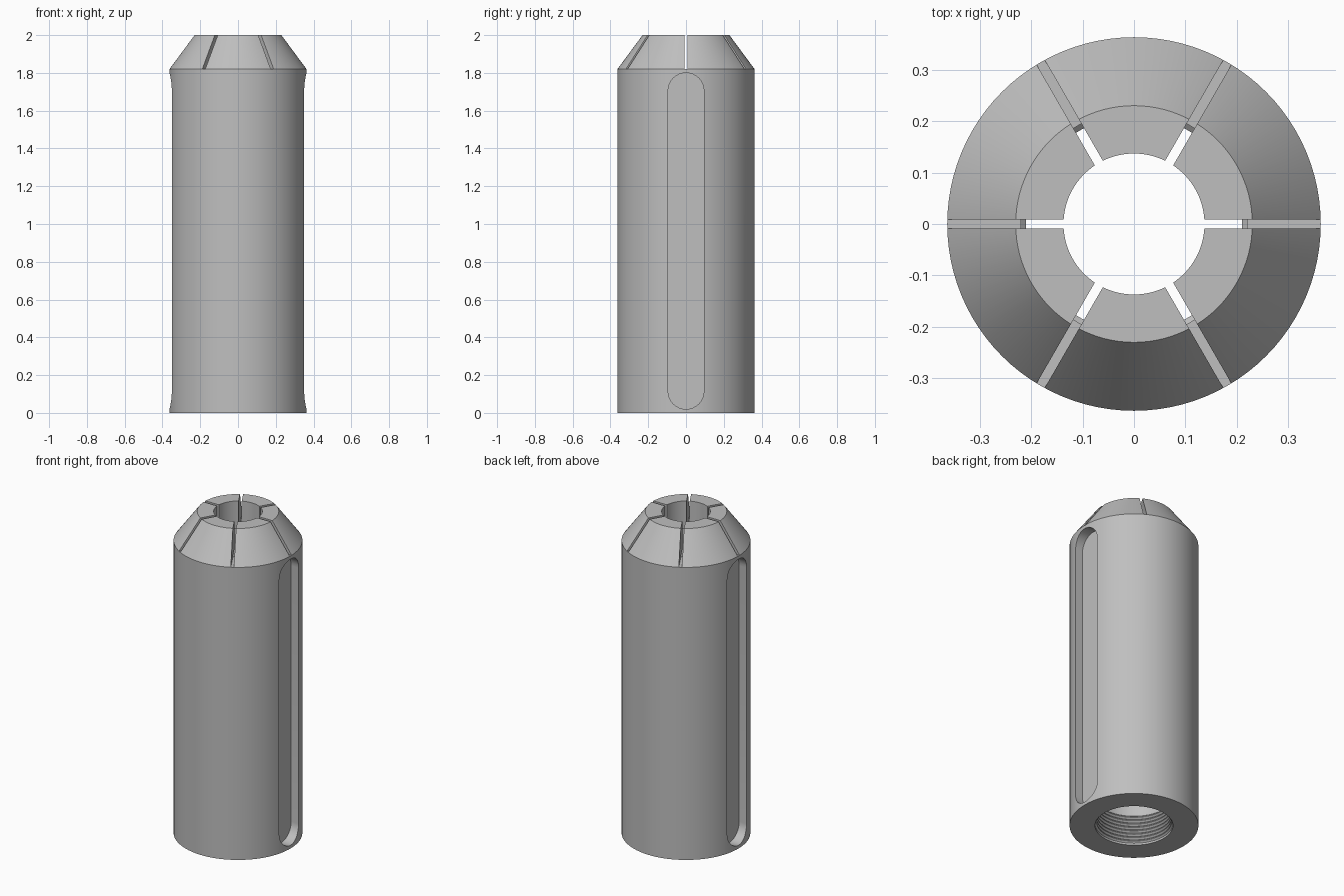
import bpy, bmesh, math
from mathutils import Matrix, Vector

cube = bpy.data.objects.get("Cube")
if cube:
    bpy.data.objects.remove(cube, do_unlink=True)

R, SHOULDER, TOP = 0.363, 1.82, 2.0      # outer radius, shoulder and total height
BORE, CREST, MOUTH = 0.22, 0.21, 0.137   # inner radii
SLOT_W, GROOVE_HALF, GROOVE_FLOOR = 0.018, 0.095, 0.30

steel = bpy.data.materials.new("plain grey steel")
steel.diffuse_color = (0.52, 0.52, 0.52, 1)
steel.use_nodes = True
steel.node_tree.nodes["Principled BSDF"].inputs["Base Color"].default_value = steel.diffuse_color


def make_object(name, bm):
    bmesh.ops.recalc_face_normals(bm, faces=bm.faces)
    mesh = bpy.data.meshes.new(name)
    bm.to_mesh(mesh)
    bm.free()
    ob = bpy.data.objects.new(name, mesh)
    bpy.context.collection.objects.link(ob)
    mesh.materials.append(steel)
    return ob


def lathe(name, profile, steps):
    """Turn a closed (radius, height) profile around the z axis."""
    bm = bmesh.new()
    rings = []
    for i in range(steps):
        a = math.tau * i / steps
        rings.append([bm.verts.new((r * math.cos(a), r * math.sin(a), z)) for r, z in profile])
    n = len(profile)
    for i in range(steps):
        p, q = rings[i], rings[(i + 1) % steps]
        for j in range(n):
            k = (j + 1) % n
            bm.faces.new((p[j], q[j], q[k], p[k]))
    return make_object(name, bm)


def add_groove(bm, side):
    """Round-ended prism for the long flat-floored side groove."""
    low, high = 0.02 + GROOVE_HALF, 1.80 - GROOVE_HALF
    loop = []
    for centre, start in ((high, 0), (low, math.pi)):
        for i in range(17):
            a = start + math.pi * i / 16
            loop.append((GROOVE_HALF * math.cos(a), centre + GROOVE_HALF * math.sin(a)))
    inner = [bm.verts.new((side * GROOVE_FLOOR, y, z)) for y, z in loop]
    outer = [bm.verts.new((side * 0.5, y, z)) for y, z in loop]
    bm.faces.new(inner)
    bm.faces.new(outer)
    for i in range(len(loop)):
        k = (i + 1) % len(loop)
        bm.faces.new((inner[i], inner[k], outer[k], outer[i]))


# Body section: outer wall, cone, mouth, lip, bore and thread
profile = [(BORE, 0), (R, 0), (R, SHOULDER), (0.23, TOP), (MOUTH, TOP),
           (MOUTH, SHOULDER + 0.005), (BORE, SHOULDER + 0.005)]
pitch, turns = 0.022, 8
for i in reversed(range(turns)):
    z = 0.012 + i * pitch
    profile += [(BORE, z + pitch), (CREST, z + pitch * 0.6), (CREST, z + pitch * 0.4)]
profile.append((BORE, 0.012))
body = lathe("collet_body", profile, 96)

# Cutter: six radial slots and two side grooves
bm = bmesh.new()
for i in range(6):
    m = (Matrix.Rotation(i * math.pi / 3, 4, "Z")
         @ Matrix.Translation(Vector((0.3, 0, SHOULDER + 0.2)))
         @ Matrix.Diagonal((0.4, SLOT_W, 0.4, 1)))
    bmesh.ops.create_cube(bm, size=1, matrix=m)
for side in (-1, 1):
    add_groove(bm, side)
cutter = make_object("slot_cutter", bm)
cutter.hide_render = True

# Cut, then shade smooth with crisp edges
mod = body.modifiers.new("cut slots", "BOOLEAN")
mod.operation = "DIFFERENCE"
mod.solver = "EXACT"
mod.object = cutter
bpy.ops.object.select_all(action="DESELECT")
body.select_set(True)
bpy.context.view_layer.objects.active = body
bpy.ops.object.modifier_apply(modifier=mod.name)
bpy.data.objects.remove(cutter, do_unlink=True)
bpy.ops.object.shade_smooth_by_angle(angle=math.radians(25))
